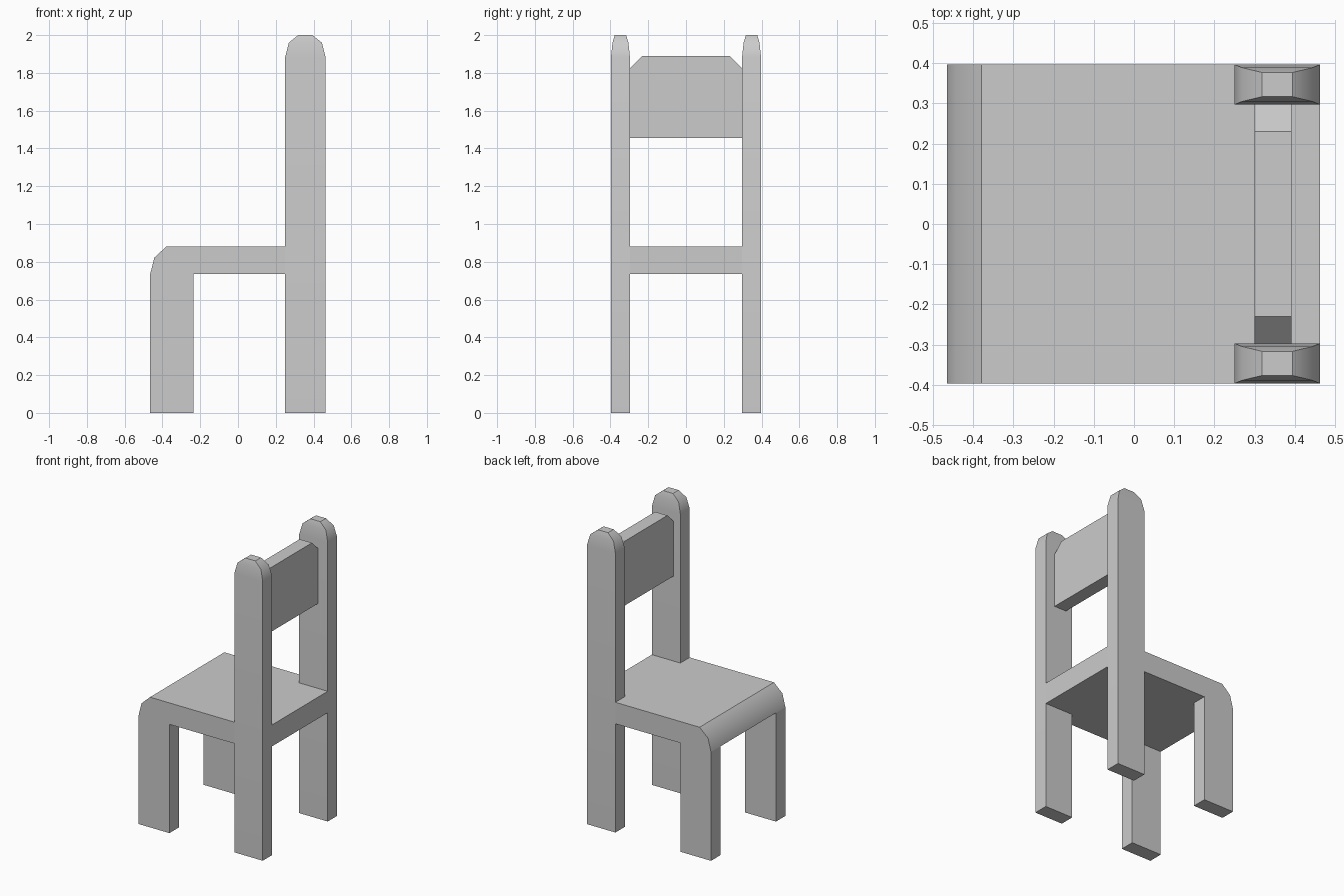
import bpy, bmesh, math

if "Cube" in bpy.data.objects:
    bpy.data.objects.remove(bpy.data.objects["Cube"])

OUT, INN = 0.397, 0.297          # outer and inner side planes of the legs
FRONT, BACK, POST = -0.465, 0.463, 0.25
LOW, TOP = 0.735, 0.88           # seat underside and seat top


def loft(name, rings, mirror=False, open_planes=()):
    """Skin equal-sized rings, cap the ends, drop faces hidden in joints."""
    bm = bmesh.new()
    loops = [[bm.verts.new(p) for p in ring] for ring in rings]
    n = len(loops[0])
    for a, b in zip(loops, loops[1:]):
        for i in range(n):
            j = (i + 1) % n
            bm.faces.new((a[i], a[j], b[j], b[i]))
    bm.faces.new(loops[0])
    bm.faces.new(loops[-1])
    bmesh.ops.recalc_face_normals(bm, faces=bm.faces[:])
    hidden = [f for f in bm.faces for axis, value in open_planes
              if all(abs(v.co[axis] - value) < 1e-5 for v in f.verts)]
    bmesh.ops.delete(bm, geom=hidden, context='FACES')
    mesh = bpy.data.meshes.new(name)
    bm.to_mesh(mesh)
    bm.free()
    ob = bpy.data.objects.new(name, mesh)
    bpy.context.collection.objects.link(ob)
    bpy.ops.object.select_all(action='DESELECT')
    ob.select_set(True)
    bpy.context.view_layer.objects.active = ob
    bpy.ops.object.shade_smooth_by_angle(angle=math.radians(38))
    if mirror:
        mod = ob.modifiers.new("mirror_sides", 'MIRROR')
        mod.use_axis = (False, True, False)
        mod.use_mirror_merge = False
    return ob


def rect(x0, x1, y0, y1, z):
    return [(x0, y0, z), (x1, y0, z), (x1, y1, z), (x0, y1, z)]


# Seat with rounded front edge
profile = [(FRONT, LOW), (-0.443, 0.822), (-0.38, TOP), (POST, TOP), (POST, LOW)]
loft("seat", [[(x, y, z) for x, z in profile] for y in (-OUT, OUT)],
     open_planes=[(0, POST)])

# Part of the seat between the back posts
loft("seat_rear", [rect(POST, BACK, -INN, INN, z) for z in (LOW, TOP)],
     open_planes=[(0, POST), (1, -INN), (1, INN)])

# Front legs
loft("front_legs", [rect(FRONT, -0.235, INN, OUT, z) for z in (0, LOW)],
     mirror=True, open_planes=[(2, LOW)])

# Back posts with tapered tips
tips = [(0, 0, 0), (1.885, 0, 0), (1.96, 0.019, 0.008), (2.0, 0.069, 0.02)]
loft("back_posts", [rect(POST + dx, BACK - dx, INN + dy, OUT - dy, z)
                    for z, dx, dy in tips], mirror=True)

# Backrest panel with clipped upper corners
panel = [(-INN, 1.455), (INN, 1.455), (INN, 1.825), (0.23, 1.89),
         (-0.23, 1.89), (-INN, 1.825)]
loft("backrest", [[(x, y, z) for y, z in panel] for x in (0.30, 0.392)],
     open_planes=[(1, -INN), (1, INN)])
